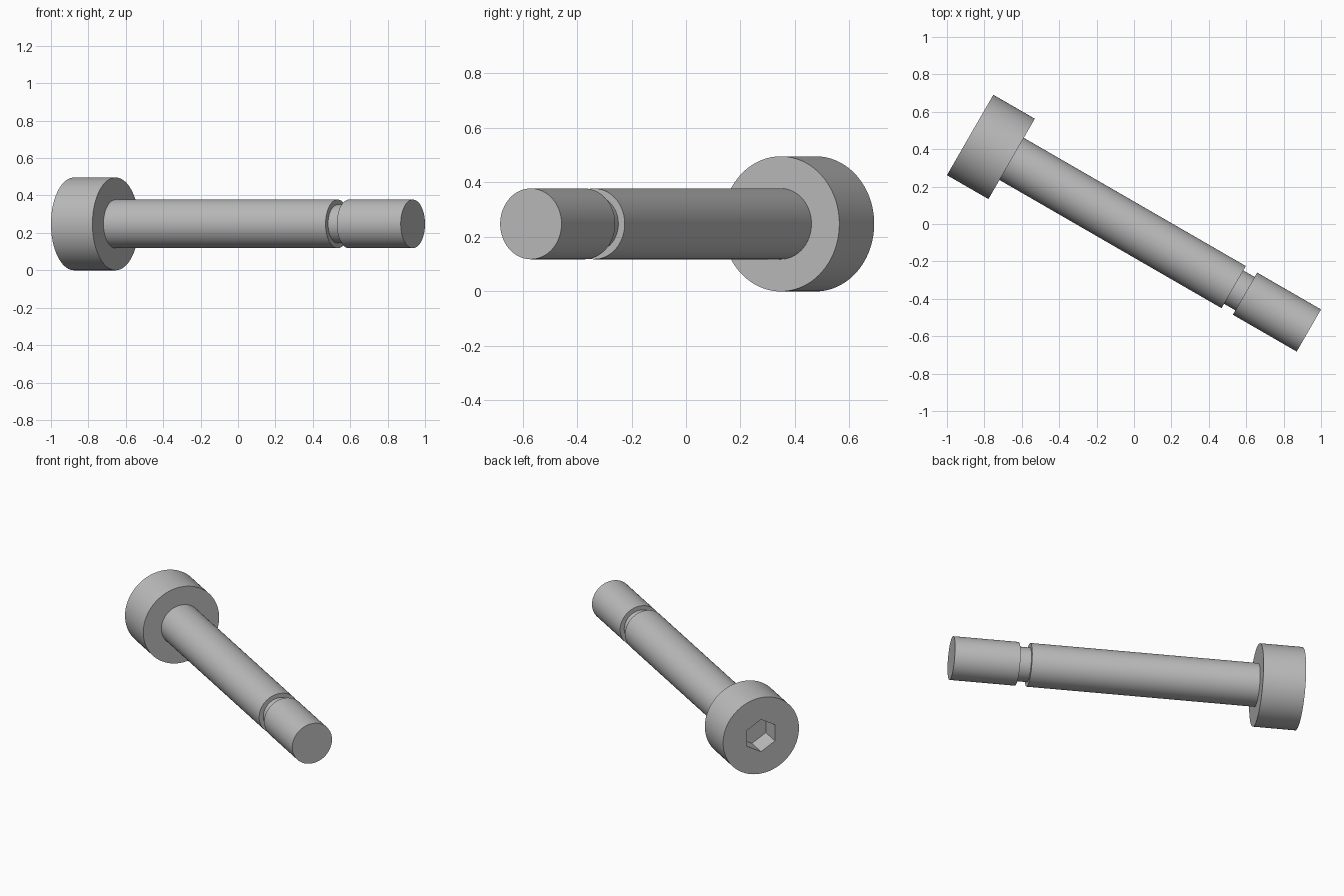
import bpy, bmesh, math
from mathutils import Matrix, Vector

cube = bpy.data.objects.get("Cube")
if cube:
    bpy.data.objects.remove(cube, do_unlink=True)

steel = bpy.data.materials.new("grey_steel")
steel.use_nodes = True
grey = (0.5, 0.5, 0.5, 1)
steel.diffuse_color = grey
steel.node_tree.nodes["Principled BSDF"].inputs["Base Color"].default_value = grey

# The bolt lies level, pointing right and forward; its local z runs head to tip
HEAD_RADIUS = 0.248
TURN = math.radians(-30)
START = Vector((-0.906 + 0.03, 0.476, HEAD_RADIUS))
PLACE = Matrix.Translation(START) @ Matrix.Rotation(TURN, 4, "Z") @ Matrix.Rotation(math.pi / 2, 4, "Y")


def make_object(name, bm):
    bmesh.ops.recalc_face_normals(bm, faces=bm.faces)
    bm.transform(PLACE)
    mesh = bpy.data.meshes.new(name)
    bm.to_mesh(mesh)
    bm.free()
    mesh.materials.append(steel)
    obj = bpy.data.objects.new(name, mesh)
    bpy.context.collection.objects.link(obj)
    return obj


def lathe(name, profile, sides=96):
    """Turn (radius, distance) points around the bolt axis and cap both ends."""
    bm = bmesh.new()
    rings = []
    for radius, dist in profile:
        ring = bmesh.ops.create_circle(bm, segments=sides, radius=radius,
                                       matrix=Matrix.Translation((0, 0, dist)))
        rings.append(ring["verts"])
    for a, b in zip(rings, rings[1:]):
        for i in range(sides):
            j = (i + 1) % sides
            bm.faces.new((a[i], a[j], b[j], b[i]))
    bm.faces.new(rings[0])
    bm.faces.new(rings[-1])
    return make_object(name, bm)


def smooth(obj):
    bpy.ops.object.select_all(action="DESELECT")
    obj.select_set(True)
    bpy.context.view_layer.objects.active = obj
    bpy.ops.object.shade_smooth_by_angle(angle=math.radians(30))


# Cylindrical head with a hexagonal drive socket
head = lathe("bolt_head", [(HEAD_RADIUS, 0), (HEAD_RADIUS, 0.256)])
bm = bmesh.new()
bmesh.ops.create_cone(bm, cap_ends=True, segments=6, radius1=0.105, radius2=0.105, depth=0.256,
                      matrix=Matrix.Rotation(math.pi / 2, 4, "Z"))
cutter = make_object("socket_cutter", bm)
cutter.hide_render = True
cut = head.modifiers.new("socket", "BOOLEAN")
cut.operation = "DIFFERENCE"
cut.solver = "EXACT"
cut.object = cutter
bpy.context.view_layer.objects.active = head
bpy.ops.object.modifier_apply(modifier=cut.name)
bpy.data.objects.remove(cutter, do_unlink=True)
smooth(head)

# Shaft with a square groove near the tip
SHAFT, GROOVE = 0.13, 0.103
shaft = lathe("bolt_shaft", [(SHAFT, 0.25), (SHAFT, 1.627), (GROOVE, 1.627),
                             (GROOVE, 1.697), (SHAFT, 1.697), (SHAFT, 2.091)])
smooth(shaft)
